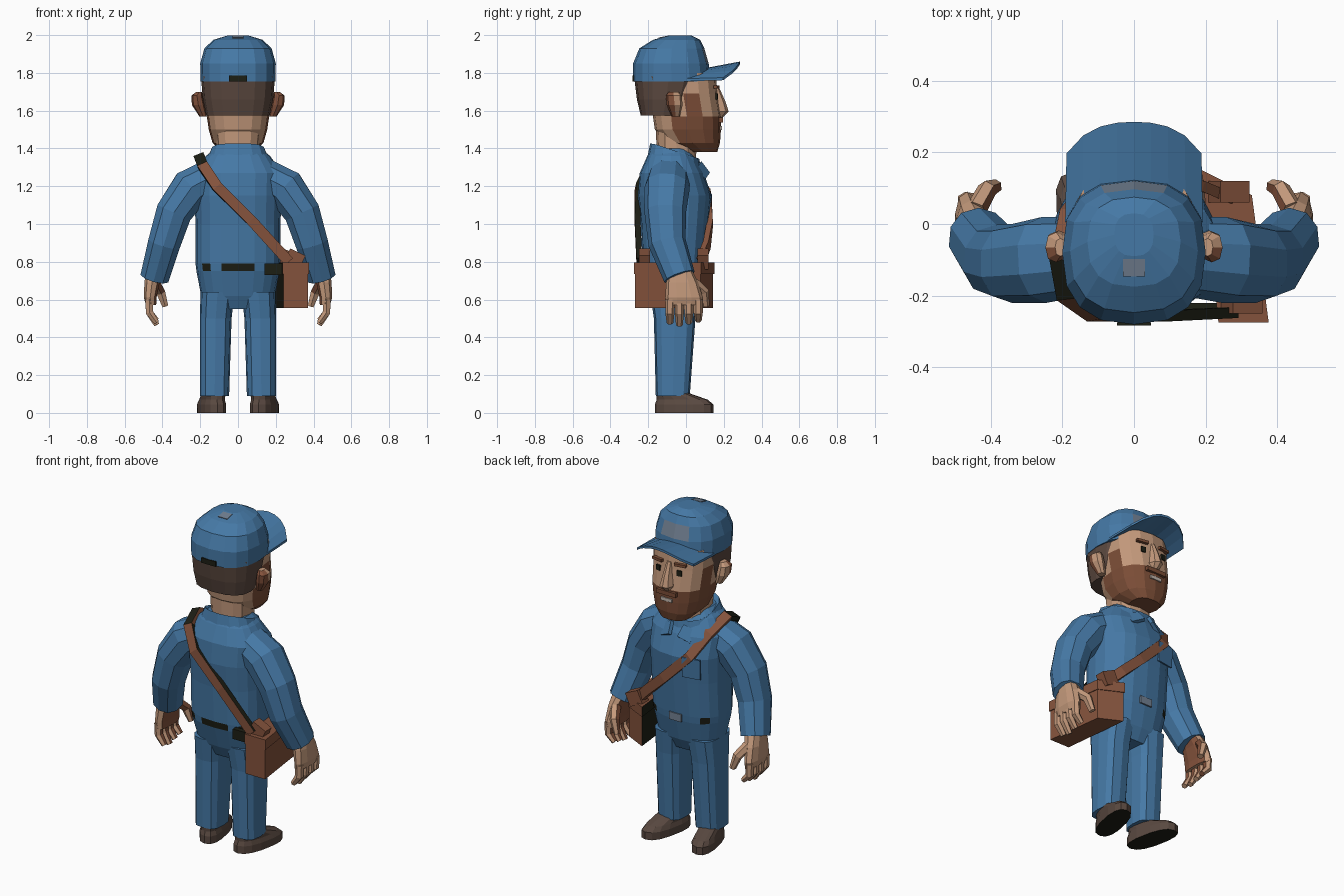
import bpy, bmesh, math
from mathutils import Vector, Matrix

if "Cube" in bpy.data.objects:
    bpy.data.objects.remove(bpy.data.objects["Cube"], do_unlink=True)


def material(name, r, g, b):
    m = bpy.data.materials.new(name)
    m.use_nodes = True
    m.diffuse_color = (r, g, b, 1)
    m.node_tree.nodes["Principled BSDF"].inputs["Base Color"].default_value = (r, g, b, 1)
    return m


BLUE = material("work blue", .06, .19, .38)
SKIN = material("skin", .55, .32, .20)
BEARD = material("beard brown", .20, .075, .038)
HAIR = material("dark hair", .105, .065, .05)
LEATHER = material("bag leather", .23, .085, .045)
SHOE = material("shoe brown", .10, .066, .052)
DARK = material("near black", .012, .013, .007)
GREY = material("patch grey", .17, .22, .29)
WHITE = material("teeth", .55, .48, .43)


def finish(name, bm, mats, rule=None):
    """Turn a bmesh into a flat shaded object; rule(centre, normal) picks the material."""
    bmesh.ops.recalc_face_normals(bm, faces=bm.faces)
    if rule:
        for f in bm.faces:
            f.material_index = int(rule(f.calc_center_median(), f.normal))
    mesh = bpy.data.meshes.new(name)
    bm.to_mesh(mesh)
    bm.free()
    for m in mats:
        mesh.materials.append(m)
    ob = bpy.data.objects.new(name, mesh)
    bpy.context.scene.collection.objects.link(ob)
    return ob


def power(v, p):
    return math.copysign(abs(v) ** p, v)


def skin_rings(bm, rings, closed=True):
    for a, b in zip(rings, rings[1:]):
        for i in range(len(a)):
            j = (i + 1) % len(a)
            bm.faces.new((a[i], a[j], b[j], b[i]))
    if closed:
        bm.faces.new(rings[0])
        bm.faces.new(rings[-1])


def tube(name, sections, mats, rule=None, n=16, flat=True, square=2.5, warp=None):
    """Loft rounded sections (x, y, z, radius x, radius y) along a path."""
    bm = bmesh.new()
    pts = [Vector(s[:3]) for s in sections]
    rings = []
    for k, s in enumerate(sections):
        t = Vector((0, 0, 1))
        if not flat:
            t = (pts[min(k + 1, len(pts) - 1)] - pts[max(k - 1, 0)]).normalized()
        a = Vector((0, 1, 0))
        a = (a - t * a.dot(t)).normalized()
        b = t.cross(a)
        ring = []
        for i in range(n):
            ang = 2 * math.pi * i / n
            co = pts[k] + a * s[4] * power(math.cos(ang), 2 / square) \
                + b * s[3] * power(math.sin(ang), 2 / square)
            ring.append(bm.verts.new(warp(co) if warp else co))
        rings.append(ring)
    skin_rings(bm, rings)
    return finish(name, bm, mats, rule)


def block(name, centre, size, mats, rot=(0, 0, 0), rule=None, warp=None):
    bm = bmesh.new()
    bmesh.ops.create_cube(bm, size=1)
    for v in bm.verts:
        co = Vector([c * s for c, s in zip(v.co, size)])
        if warp:
            co = warp(co)
        for axis, r in zip("XYZ", rot):
            co = Matrix.Rotation(math.radians(r), 3, axis) @ co
        v.co = co + Vector(centre)
    return finish(name, bm, mats, rule)


# Shirt and hips, with belt openings painted between the loops
tube("torso", [(0, -.06, .55, .14, .09), (0, -.06, .62, .195, .125), (0, -.065, .75, .22, .16),
               (0, -.065, .79, .225, .165), (0, -.06, 1, .225, .18), (0, -.06, 1.15, .23, .195),
               (0, -.075, 1.27, .235, .17), (0, -.08, 1.36, .17, .125), (0, -.08, 1.4, .12, .1)],
     [BLUE, DARK],
     lambda c, n: .75 < c.z < .79 and (abs(c.x) < .08 and c.y < 0 or .12 < abs(c.x) < .2), n=20)
block("belt_buckle", (0, .101, .77), (.08, .009, .045), [GREY])
block("chest_pocket", (-.12, .122, 1.1), (.11, .009, .12), [BLUE], (-3, 0, 10))

# Collar slopes down to the front
tube("collar", [(0, -.06, 1.35, .175, .145), (0, -.06, 1.425, .145, .13), (0, -.06, 1.4, .11, .1)],
     [BLUE], warp=lambda c: Vector((c.x, c.y, c.z - .33 * max(c.y + .17, 0))))
tube("neck", [(0, -.05, 1.28, .11, .1), (0, -.05, 1.5, .12, .11)], [SKIN], n=12)

for s, side in ((1, "left"), (-1, "right")):
    # Sleeve, bent forwards at the elbow
    tube(side + "_sleeve", [(s * .14, -.09, 1.25, .1, .11), (s * .25, -.1, 1.19, .11, .12),
                            (s * .34, -.11, 1.06, .1, .11), (s * .39, -.1, .9, .09, .1),
                            (s * .44, -.035, .72, .08, .085)], [BLUE], n=10, flat=False, square=2.2)
    block(side + "_collar_point", (s * .065, .085, 1.28), (.08, .02, .075), [BLUE], (30, s * 25, -s * 20))

    # Hand with darker palm
    palm = lambda c, n: n.x * s < -.6
    tube(side + "_palm", [(s * .44, -.03, .75, .05, .065), (s * .455, -.02, .69, .042, .085),
                          (s * .465, -.01, .61, .035, .1), (s * .46, -.01, .57, .028, .095)],
         [SKIN, LEATHER], palm, n=10)
    for i in range(4):
        y = -.085 + i * .05
        tube(f"{side}_finger_{i + 1}", [(s * .47, y, .6, .024, .025), (s * .468, y, .53, .023, .024),
                                       (s * .43, y, .465 + .012 * abs(i - 1), .016, .018)],
             [SKIN, LEATHER], palm, n=6, flat=False, square=2)
    tube(side + "_thumb", [(s * .44, .04, .69, .03, .03), (s * .41, .095, .64, .027, .028),
                           (s * .385, .105, .565, .018, .02)], [SKIN, LEATHER], palm, n=6, flat=False, square=2)

    # Trouser leg and shoe with toes turned out
    tube(side + "_trouser_leg", [(s * .124, -.07, .09, .077, .09), (s * .118, -.06, .5, .084, .11),
                                 (s * .108, -.06, .64, .09, .13)], [BLUE], n=12, square=3)
    tube(side + "_shoe", [(s * .128, -.01, 0, .067, .155), (s * .128, -.01, .045, .068, .155),
                          (s * .128, -.02, .07, .06, .135), (s * .128, -.07, .105, .06, .085)],
         [SHOE, DARK], lambda c, n: n.z < -.5, n=14,
         warp=lambda c: Vector((c.x + s * .2 * (c.y + .07), c.y, c.z)))

    # Ear, brown behind
    tube(side + "_ear", [(s * .185, -.055, 1.57, .02, .022), (s * .21, -.06, 1.63, .034, .042),
                         (s * .217, -.065, 1.68, .03, .042), (s * .205, -.065, 1.7, .015, .025)],
         [SKIN, LEATHER], lambda c, n: n.y < -.1, n=8)

    # Eye and brow
    block(side + "_eye", (s * .07, .163, 1.675), (.028, .009, .032), [DARK], (0, 0, -s * 8))
    block(side + "_brow", (s * .075, .161, 1.725), (.07, .02, .016), [BEARD], (0, 0, -s * 10))

# Head with beard and sideburns
tube("head", [(0, .09, 1.38, .085, .075), (0, .035, 1.43, .135, .145), (0, .01, 1.5, .155, .175),
              (0, .005, 1.57, .165, .18), (0, -.015, 1.69, .172, .182), (0, -.025, 1.8, .172, .182)],
     [SKIN, BEARD],
     lambda c, n: c.y > -.04 and c.z < 1.57 or -.04 < c.y < .07 and c.z < 1.69)
tube("nose", [(0, .17, 1.565, .025, .025), (0, .178, 1.595, .04, .048), (0, .168, 1.65, .028, .04),
              (0, .15, 1.73, .018, .022)], [SKIN], n=8, square=2)
block("moustache", (0, .185, 1.55), (.13, .02, .025), [BEARD])
block("teeth", (0, .185, 1.508), (.075, .009, .02), [WHITE])
tube("hair", [(0, -.12, 1.575, .168, .12), (0, -.105, 1.66, .186, .155), (0, -.09, 1.78, .196, .185)], [HAIR])

# Cap with painted front badge
tube("cap", [(0, -.075, 1.755, .198, .205), (0, -.08, 1.85, .2, .2), (0, -.075, 1.93, .178, .172),
             (0, -.05, 1.975, .13, .125), (0, -.03, 1.998, .055, .06)], [BLUE, GREY],
     lambda c, n: 1.85 < c.z < 1.93 and abs(c.x) < .08 and c.y > 0)
block("cap_opening", (0, -.279, 1.77), (.095, .009, .03), [DARK])
block("cap_button", (0, -.12, 1.982), (.06, .05, .02), [GREY], (12, 0, 0))

# Brim, arched across its width
bm = bmesh.new()
loops = []
for i in range(9):
    x = -.192 + i * .048
    q = x * x
    inner = (x, .1 - 2.6 * q, 1.825 - 1.5 * q)
    outer = (x * .98, .285 - 1.1 * q - 35 * q * q, 1.86 - 2.3 * q)
    loops.append([bm.verts.new((p[0], p[1], p[2] + d))
                  for p, d in ((inner, 0), (outer, 0), (outer, -.014), (inner, -.014))])
skin_rings(bm, loops)
finish("cap_brim", bm, [BLUE])

# Shoulder strap: (position, outward normal) pairs from back hip over shoulder to front hip
path = [((.27, -.262, .8), (0, -1, 0)), ((.07, -.272, 1.02), (0, -1, 0)),
        ((-.11, -.268, 1.2), (0, -1, .2)), ((-.19, -.21, 1.32), (-.2, -.7, .6)),
        ((-.21, -.1, 1.37), (-.4, 0, 1)), ((-.18, .04, 1.3), (-.2, .7, .7)),
        ((-.11, .132, 1.17), (0, 1, .2)), ((.06, .142, 1), (0, 1, 0)),
        ((.18, .125, .89), (.3, 1, 0)), ((.27, .09, .8), (.5, 1, 0))]
bm = bmesh.new()
loops = []
for k, (p, nrm) in enumerate(path):
    t = Vector(path[min(k + 1, len(path) - 1)][0]) - Vector(path[max(k - 1, 0)][0])
    nrm = Vector(nrm).normalized()
    w = t.cross(nrm).normalized() * .028
    p = Vector(p)
    depth = nrm * .03
    loops.append([bm.verts.new(c) for c in (p - w, p + w, p + w - depth, p - w - depth)])
skin_rings(bm, loops)
finish("shoulder_strap", bm, [LEATHER, DARK],
       lambda c, n: c.y < -.15 and n.y > -.5)

# Satchel at the left hip, dark towards the body
slant = lambda c: Vector((c.x - .12 * (c.y + .19), c.y - (.5 * c.x if c.y > 0 else 0), c.z))
dark_inside = lambda c, n: n.x < -.5
block("satchel", (.305, -.08, .67), (.13, .38, .23), [LEATHER, DARK], rule=dark_inside, warp=slant)
block("satchel_flap", (.305, -.08, .765), (.14, .39, .06), [LEATHER, DARK], rule=dark_inside, warp=slant)
for y, x in ((-.22, .3), (.09, .265)):
    block("strap_mount", (x, y, .815), (.09, .06, .08), [LEATHER], (0, 25, 0))
block("satchel_back_panel", (.2, -.235, .76), (.12, .03, .06), [DARK])
